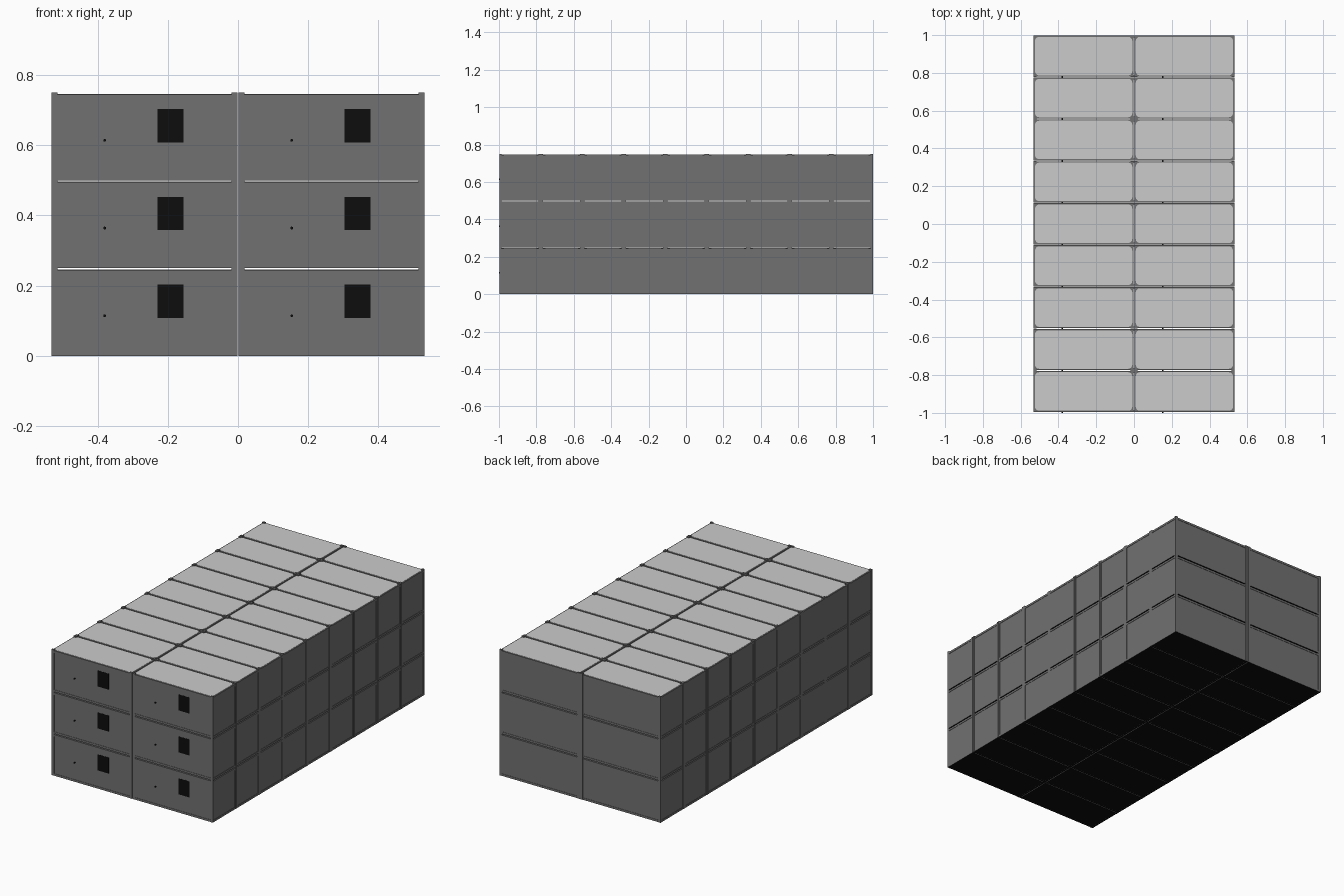
import bpy, bmesh, math
from mathutils import Matrix, Vector

if "Cube" in bpy.data.objects:
    bpy.data.objects.remove(bpy.data.objects["Cube"])

# Overall layout: 2 x 9 x 3 stacked cabins
PX, PY, PZ = 0.533, 0.2219, 0.25      # spacing of the cabins
W, D, H = 0.531, 0.220, 0.2445        # size of one cabin without corner pads
X0, Y0 = -PX + 0.001, -0.9965         # front left corner of the first cabin
POST_X, POST_Y, RAIL = 0.017, 0.011, 0.012
INSET = 0.003


def material(name, r, g, b):
    m = bpy.data.materials.new(name)
    m.diffuse_color = (r, g, b, 1)
    m.use_nodes = True
    m.node_tree.nodes["Principled BSDF"].inputs["Base Color"].default_value = m.diffuse_color
    return m


GREY = material("steel grey", 0.165, 0.165, 0.165)
LIGHT = material("roof light grey", 0.60, 0.60, 0.60)
BLACK = material("black", 0.004, 0.004, 0.004)


def box(bm, lo, hi):
    lo, hi = Vector(lo), Vector(hi)
    mat = Matrix.Translation((lo + hi) / 2) @ Matrix.Diagonal((*(hi - lo), 1))
    bmesh.ops.create_cube(bm, size=1, matrix=mat)


def finish(name, bm, mats, black_underside=False):
    """Make the part, then repeat it over the whole stack."""
    if black_underside:
        for f in bm.faces:
            f.normal_update()
            if f.normal.z < -0.5 and f.calc_center_median().z < 0.001:
                f.material_index = 1
    me = bpy.data.meshes.new(name)
    bm.to_mesh(me)
    bm.free()
    for m in mats:
        me.materials.append(m)
    ob = bpy.data.objects.new(name, me)
    ob.location = (X0, Y0, 0)
    bpy.context.collection.objects.link(ob)
    for label, count, step in (("across", 2, (PX, 0, 0)),
                               ("deep", 9, (0, PY, 0)),
                               ("high", 3, (0, 0, PZ))):
        mod = ob.modifiers.new(label, 'ARRAY')
        mod.count = count
        mod.use_relative_offset = False
        mod.use_constant_offset = True
        mod.constant_offset_displace = step
    return ob


# Wall body, slightly recessed inside the frame
bm = bmesh.new()
box(bm, (INSET, INSET, 0.0005), (W - INSET, D - INSET, H - 0.001))
finish("wall_body", bm, [GREY, BLACK], True)

# Corner posts, reaching up as pads that carry the next cabin
bm = bmesh.new()
for x in (0, W - POST_X):
    for y in (0, D - POST_Y):
        box(bm, (x, y, 0), (x + POST_X, y + POST_Y, PZ))
finish("corner_posts", bm, [GREY, BLACK], True)

# Top and bottom rails
bm = bmesh.new()
e = 0.001
for z in (0, H - RAIL):
    for y in (0, D - POST_Y):
        box(bm, (POST_X, y + e, z), (W - POST_X, y + POST_Y - e, z + RAIL))
    for x in (0, W - RAIL):
        box(bm, (x + e, POST_Y, z), (x + RAIL - e, D - POST_Y, z + RAIL))
finish("frame_rails", bm, [GREY, BLACK], True)

# Rounded roof panel
bm = bmesh.new()
mx, my, r = 0.008, 0.008, 0.022
ring = []
for cx, cy, start in ((W - mx - r, D - my - r, 0), (mx + r, D - my - r, 90),
                      (mx + r, my + r, 180), (W - mx - r, my + r, 270)):
    for k in range(6):
        a = math.radians(start + k * 18)
        ring.append(bm.verts.new((cx + r * math.cos(a), cy + r * math.sin(a), H - 0.002)))
face = bm.faces.new(ring)
ext = bmesh.ops.extrude_face_region(bm, geom=[face])
top = [v for v in ext["geom"] if isinstance(v, bmesh.types.BMVert)]
bmesh.ops.translate(bm, verts=top, vec=(0, 0, 0.0035))
bmesh.ops.recalc_face_normals(bm, faces=bm.faces)
finish("roof_panel", bm, [LIGHT])

# Window plate on the front wall
bm = bmesh.new()
box(bm, (0.302, INSET - 0.001, 0.108), (0.376, INSET + 0.002, 0.203))
finish("window", bm, [BLACK])

# Small door knob
bm = bmesh.new()
bmesh.ops.create_cone(bm, cap_ends=True, segments=12, radius1=0.004, radius2=0.004, depth=0.0075,
                      matrix=Matrix.Translation((0.152, 0.00025, 0.114)) @ Matrix.Rotation(math.pi / 2, 4, 'X'))
finish("door_knob", bm, [BLACK])
